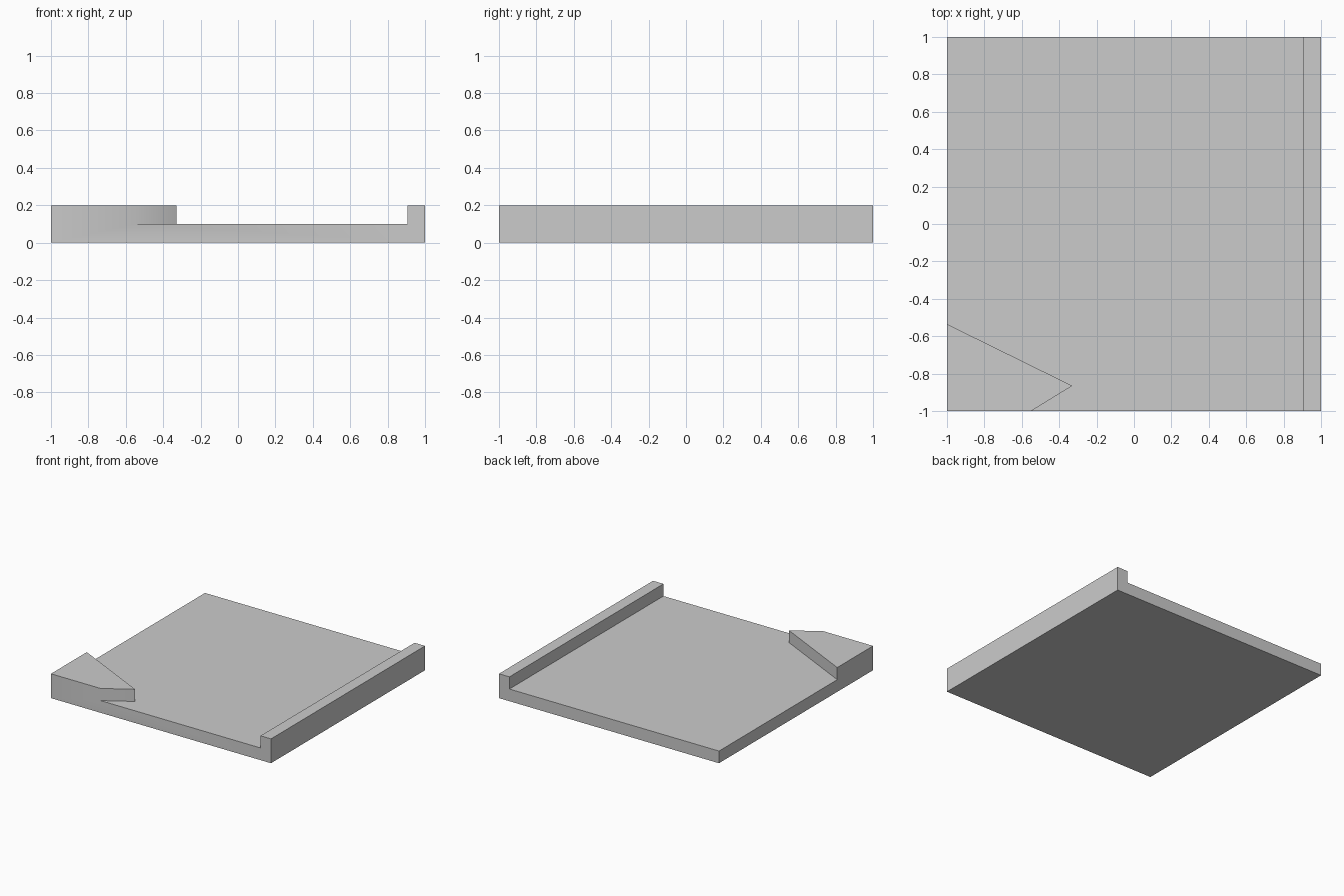
import bpy, bmesh, math
from mathutils import Vector

cube = bpy.data.objects.get("Cube")
if cube:
    bpy.data.objects.remove(cube, do_unlink=True)

grey = bpy.data.materials.new("plain_grey")
grey.use_nodes = True
COLOUR = (0.6, 0.6, 0.6, 1)
grey.diffuse_color = COLOUR
grey.node_tree.nodes["Principled BSDF"].inputs["Base Color"].default_value = COLOUR


def prism(name, outline, sweep):
    """Extrude a closed outline of 3D points along a vector."""
    bm = bmesh.new()
    face = bm.faces.new([bm.verts.new(p) for p in outline])
    out = bmesh.ops.extrude_face_region(bm, geom=[face])
    moved = [g for g in out["geom"] if isinstance(g, bmesh.types.BMVert)]
    bmesh.ops.translate(bm, verts=moved, vec=Vector(sweep))
    bmesh.ops.recalc_face_normals(bm, faces=bm.faces)
    mesh = bpy.data.meshes.new(name)
    bm.to_mesh(mesh)
    bm.free()
    mesh.materials.append(grey)
    obj = bpy.data.objects.new(name, mesh)
    bpy.context.collection.objects.link(obj)
    return obj


FLOOR, TOP, RAIL = 0.1, 0.2, 0.905

# Floor slab with the raised rail along the left edge
section = [(-1, 0), (1, 0), (1, TOP), (RAIL, TOP), (RAIL, FLOOR), (-1, FLOOR)]
tray = prism("tray", [(x, -1, z) for x, z in section], (0, 2, 0))

# Pointed block in the front right corner
corner = [(-1, -1), (-0.55, -1), (-0.33, -0.865), (-1, -0.535)]
block = prism("corner_block", [(x, y, FLOOR / 2) for x, y in corner], (0, 0, TOP - FLOOR / 2))

# Fuse both into one solid and merge the flush faces
union = tray.modifiers.new("fuse", "BOOLEAN")
union.operation = "UNION"
union.solver = "EXACT"
union.object = block
bpy.context.view_layer.objects.active = tray
tray.select_set(True)
bpy.ops.object.modifier_apply(modifier=union.name)
bpy.data.objects.remove(block, do_unlink=True)

bm = bmesh.new()
bm.from_mesh(tray.data)
bmesh.ops.remove_doubles(bm, verts=bm.verts, dist=0.0005)
bmesh.ops.dissolve_limit(bm, angle_limit=math.radians(1), verts=bm.verts, edges=bm.edges)
bm.to_mesh(tray.data)
bm.free()

# Soft shading only across the shallow bend at the front of the block
bpy.ops.object.shade_smooth_by_angle(angle=math.radians(35))
